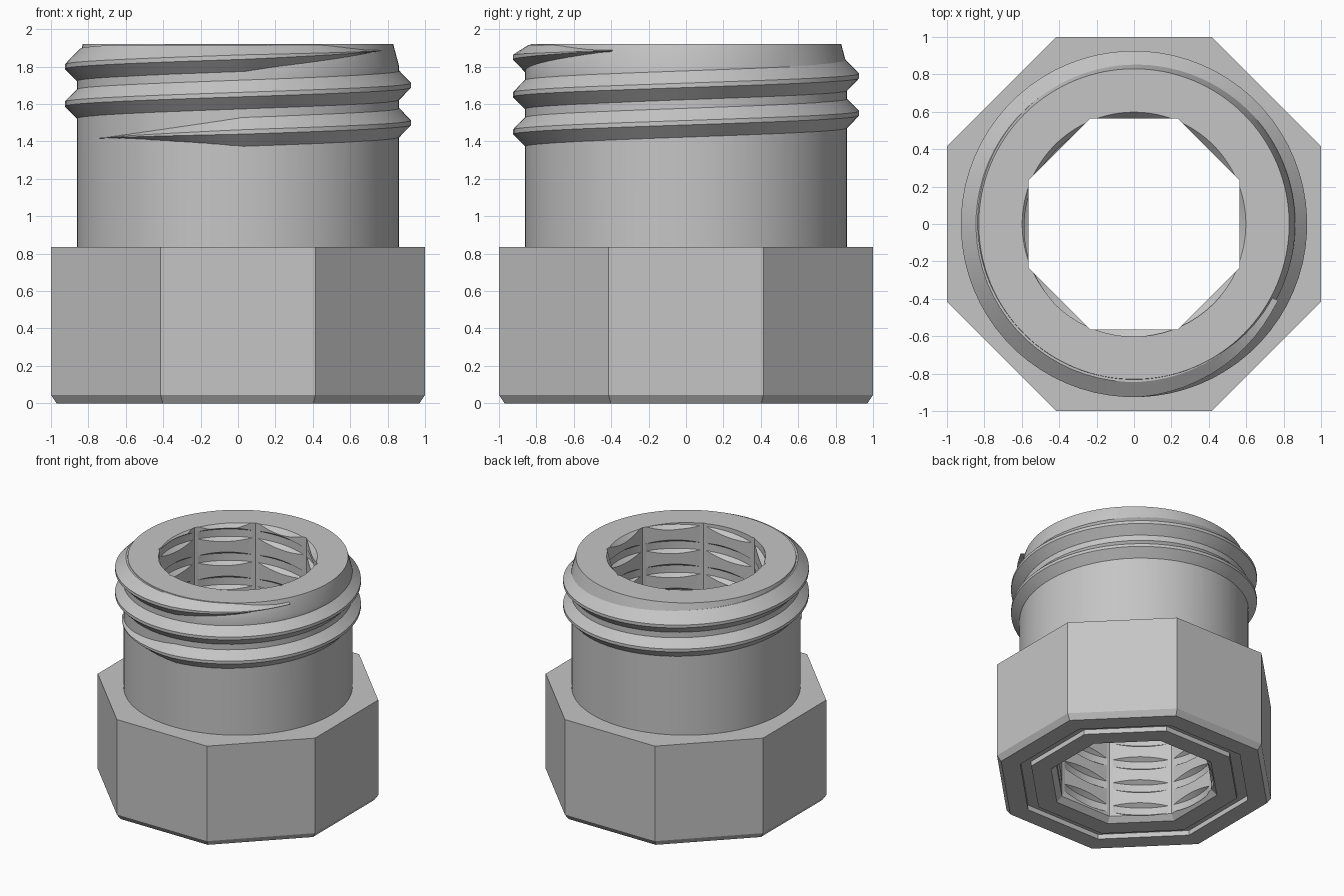
import bpy, bmesh, math

if "Cube" in bpy.data.objects:
    bpy.data.objects.remove(bpy.data.objects["Cube"], do_unlink=True)

OCT = 1 / math.cos(math.pi / 8)   # apothem to corner radius
PITCH = 0.2

metal = bpy.data.materials.new("plain grey")
metal.use_nodes = True
grey = (0.56, 0.56, 0.56, 1)
metal.diffuse_color = grey
metal.node_tree.nodes["Principled BSDF"].inputs["Base Color"].default_value = grey


def make_object(name, bm):
    bmesh.ops.recalc_face_normals(bm, faces=bm.faces)
    mesh = bpy.data.meshes.new(name)
    bm.to_mesh(mesh)
    bm.free()
    mesh.materials.append(metal)
    obj = bpy.data.objects.new(name, mesh)
    bpy.context.collection.objects.link(obj)
    return obj


def bridge(bm, a, b):
    n = len(a)
    for i in range(n):
        j = (i + 1) % n
        bm.faces.new((a[i], a[j], b[j], b[i]))


def lathe(name, profile, octagon=False, ring=False):
    """Stack (radius, z) loops; capped ends, or joined into a ring."""
    n, scale, turn = (8, OCT, math.pi / 8) if octagon else (128, 1, 0)
    bm = bmesh.new()
    loops = []
    for r, z in profile:
        angles = [turn + math.tau * i / n for i in range(n)]
        loops.append([bm.verts.new((r * scale * math.cos(a), r * scale * math.sin(a), z))
                      for a in angles])
    for a, b in zip(loops, loops[1:]):
        bridge(bm, a, b)
    if ring:
        bridge(bm, loops[-1], loops[0])
    else:
        bm.faces.new(loops[0])
        bm.faces.new(loops[-1])
    return make_object(name, bm)


def helix(name, profile, z0, start, end, fade, z_max, step=5):
    """Sweep a symmetric (radius, half height) profile along a right-hand helix."""
    section = [(r, -h) for r, h in profile] + [(r, h) for r, h in reversed(profile)]
    root = profile[0][0]
    bm = bmesh.new()
    loops = []
    for deg in range(start, end + 1, step):
        f = 1.0
        if fade:
            f = max(0.06, min(1, (deg - start) / fade, (end - deg) / fade))
        a = math.radians(deg)
        z = z0 + PITCH * deg / 360
        loop = []
        for r, h in section:
            # run-out: the tooth sinks into the core at both ends
            rr = root + (r - root) * (0.55 + 0.45 * f)
            loop.append(bm.verts.new((rr * math.cos(a), rr * math.sin(a),
                                      min(z + h * f, z_max))))
        loops.append(loop)
    for a, b in zip(loops, loops[1:]):
        bridge(bm, a, b)
    bm.faces.new(loops[0])
    bm.faces.new(loops[-1])
    return make_object(name, bm)


# Octagonal wrench base with chamfered foot
body = lathe("threaded_octagon_fitting", [(0.97, 0), (1, 0.045), (1, 0.835)], octagon=True)

# Round neck tapering slightly at the lip, and its outer thread
neck = lathe("neck", [(0.862, 0.6), (0.862, 1.8), (0.83, 1.92)])
outer_thread = helix("outer_thread", [(0.80, 0.095), (0.845, 0.095), (0.926, 0.012)],
                     1.3, 212, 1052, 60, 1.915)

# Cutters: seal groove, octagonal bore, lip countersink, inner thread
groove = lathe("seal_groove", [(0.75, -0.05), (0.83, -0.05), (0.83, 0.04), (0.75, 0.04)],
               octagon=True, ring=True)
bore = lathe("bore", [(0.645, -0.04), (0.565, 0.04), (0.565, 2.05)], octagon=True)
countersink = lathe("countersink", [(0.556, 1.87), (0.64, 1.97)])
inner_thread = helix("inner_thread", [(0.53, 0.082), (0.602, 0.03)],
                     -0.035, -360, 3960, 0, 3)

for part, operation in ((neck, 'UNION'), (outer_thread, 'UNION'), (groove, 'DIFFERENCE'),
                        (bore, 'DIFFERENCE'), (countersink, 'DIFFERENCE'),
                        (inner_thread, 'DIFFERENCE')):
    part.hide_render = True
    mod = body.modifiers.new(part.name, 'BOOLEAN')
    mod.operation = operation
    mod.solver = 'EXACT'
    mod.object = part
    bpy.context.view_layer.objects.active = body
    bpy.ops.object.modifier_apply(modifier=mod.name)
    bpy.data.objects.remove(part, do_unlink=True)

# Smooth curved walls, crisp edges
bpy.ops.object.select_all(action='DESELECT')
body.select_set(True)
bpy.context.view_layer.objects.active = body
bpy.ops.object.shade_smooth_by_angle(angle=math.radians(25))
